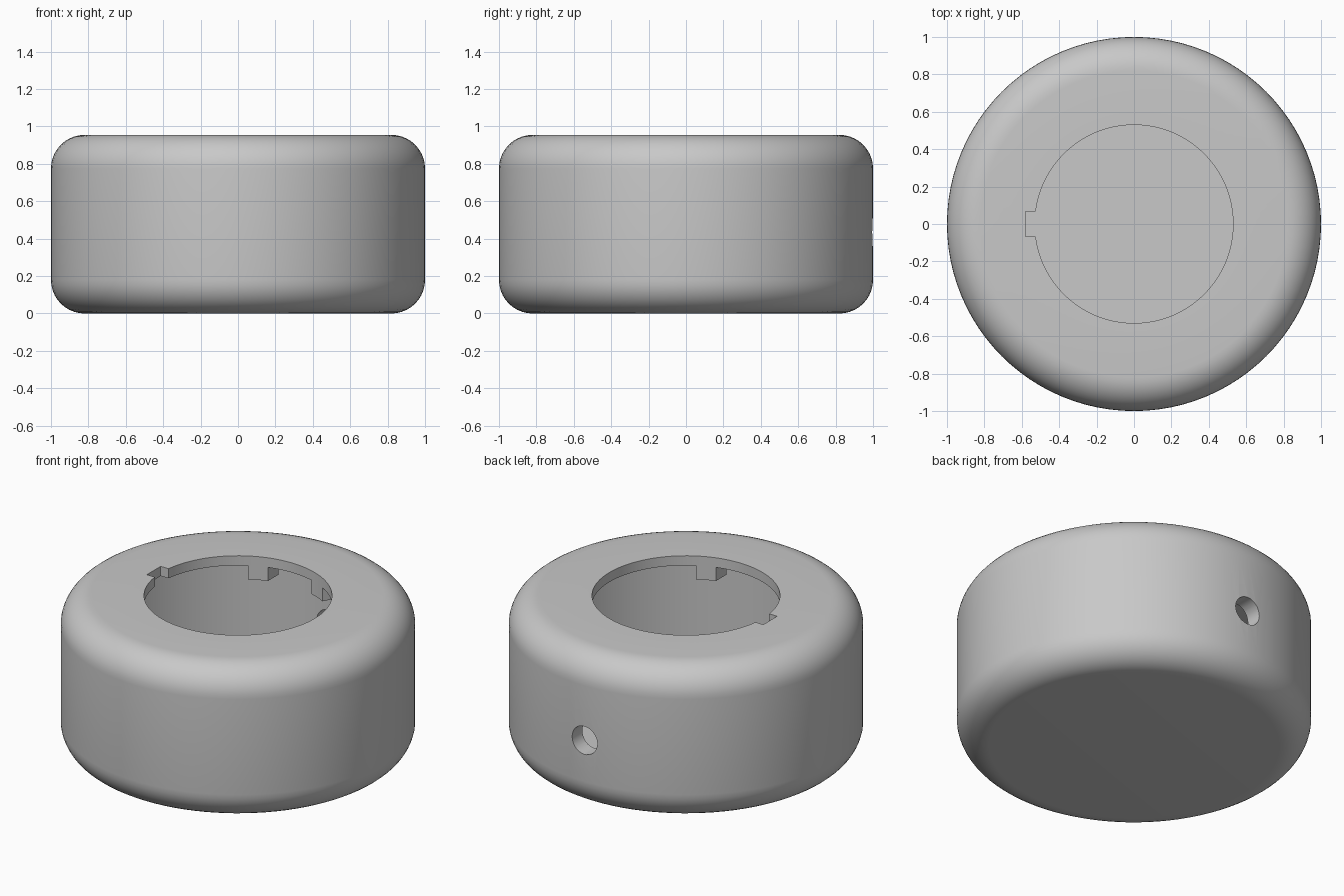
import bpy, bmesh, math
from mathutils import Matrix

cube = bpy.data.objects.get("Cube")
if cube:
    bpy.data.objects.remove(cube)

HEIGHT, FILLET, BORE, CAVITY = 0.955, 0.18, 0.53, 0.9
LIP_Z, TAB_Z, FLOOR_Z = 0.895, 0.81, 0.08
TAB_OUTER = 0.63
SEGMENTS = 96

grey = bpy.data.materials.new("grey plastic")
grey.use_nodes = True
grey.diffuse_color = (0.58, 0.58, 0.58, 1)
grey.node_tree.nodes["Principled BSDF"].inputs["Base Color"].default_value = grey.diffuse_color


def make_object(name, bm):
    bmesh.ops.recalc_face_normals(bm, faces=bm.faces)
    mesh = bpy.data.meshes.new(name)
    bm.to_mesh(mesh)
    bm.free()
    mesh.materials.append(grey)
    obj = bpy.data.objects.new(name, mesh)
    bpy.context.collection.objects.link(obj)
    return obj


def lathe(name, profile):
    bm = bmesh.new()
    verts = [bm.verts.new((r, 0, z)) for r, z in profile]
    edges = [bm.edges.new(pair) for pair in zip(verts, verts[1:])]
    bmesh.ops.spin(bm, geom=verts + edges, cent=(0, 0, 0), axis=(0, 0, 1),
                   angle=math.tau, steps=SEGMENTS, use_merge=True)
    bmesh.ops.remove_doubles(bm, verts=bm.verts, dist=0.0001)
    return make_object(name, bm)


def prism(name, outline, z0, z1):
    bm = bmesh.new()
    base = bm.faces.new([bm.verts.new((x, y, z0)) for x, y in outline])
    top = bmesh.ops.extrude_face_region(bm, geom=[base])["geom"]
    # Keep the bottom closed
    if not base.is_valid:
        bmesh.ops.holes_fill(bm, edges=bm.edges)
    bmesh.ops.translate(bm, vec=(0, 0, z1 - z0),
                        verts=[v for v in top if isinstance(v, bmesh.types.BMVert)])
    return make_object(name, bm)


def cut(target, cutter):
    cutter.hide_render = True
    mod = target.modifiers.new("cut", 'BOOLEAN')
    mod.operation, mod.solver, mod.object = 'DIFFERENCE', 'EXACT', cutter
    bpy.context.view_layer.objects.active = target
    bpy.ops.object.modifier_apply(modifier=mod.name)
    bpy.data.objects.remove(cutter)


def arc(radius, start, end, steps):
    angles = [math.radians(start + (end - start) * i / steps) for i in range(steps + 1)]
    return [(radius * math.cos(a), radius * math.sin(a)) for a in angles]


# Rounded thin-walled cap with a lip over a wide hollow
inner = 1 - FILLET
lower = [(inner + x, FILLET + z) for x, z in arc(FILLET, -90, 0, 10)]
upper = [(inner + x, HEIGHT - FILLET + z) for x, z in arc(FILLET, 0, 90, 10)]
body = lathe("cap_body", [(0, 0)] + lower + upper + [
    (BORE, HEIGHT), (BORE, LIP_Z), (CAVITY, LIP_Z), (CAVITY, FLOOR_Z), (0, FLOOR_Z)])

# Key notch through the lip
cut(body, prism("notch_cutter", [(-0.58, -0.068), (-0.45, -0.068), (-0.45, 0.068), (-0.58, 0.068)],
                LIP_Z - 0.02, HEIGHT + 0.1))

# Round hole through the back wall
bm = bmesh.new()
bmesh.ops.create_cone(bm, cap_ends=True, segments=32, radius1=0.087, radius2=0.087, depth=0.4,
                      matrix=Matrix.Translation((0, 0.95, 0.435)) @ Matrix.Rotation(math.pi / 2, 4, 'X'))
cut(body, make_object("hole_cutter", bm))

# Locking tabs hanging under the lip, mirrored about the centre
tab_outline = arc(BORE, 61, 73.5, 4) + arc(TAB_OUTER, 76.2, 61, 4)
parts = [body]
for name, sx, sy in (("tab_back_left", 1, 1), ("tab_back_right", -1, 1), ("tab_front_left", 1, -1)):
    parts.append(prism(name, [(sx * x, sy * y) for x, y in tab_outline], TAB_Z, LIP_Z + 0.005))

# Smooth shading with sharp rims
bpy.ops.object.select_all(action='DESELECT')
for obj in parts:
    obj.select_set(True)
bpy.context.view_layer.objects.active = body
bpy.ops.object.shade_smooth_by_angle(angle=math.radians(30))
